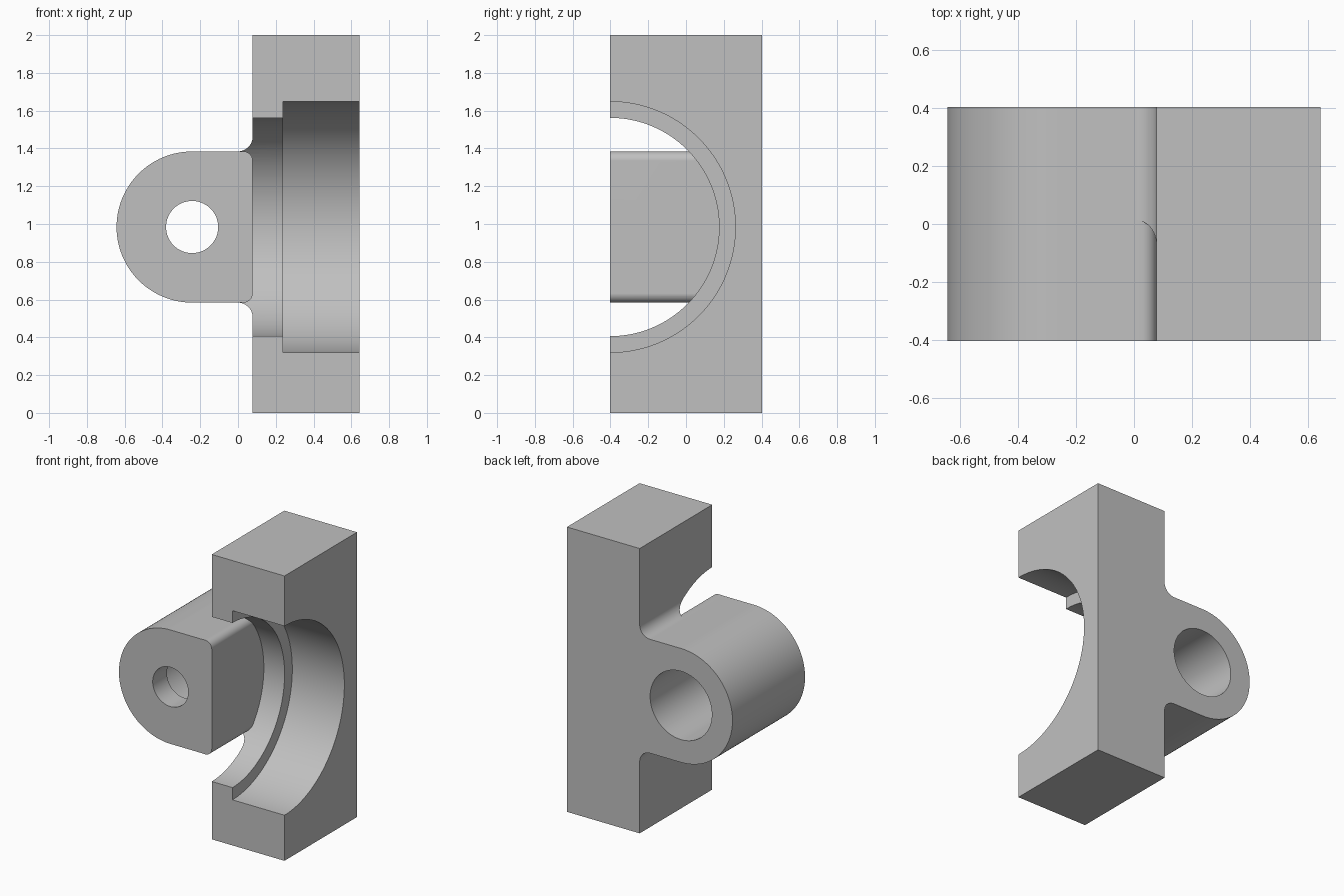
import bpy, bmesh
from math import sin, cos, pi, radians
from mathutils import Matrix

if "Cube" in bpy.data.objects:
    bpy.data.objects.remove(bpy.data.objects["Cube"], do_unlink=True)

# Shared dimensions
END = 0.643          # outer face of the plate
FACE = 0.078         # plate face that carries the lug
HALF = 0.4025        # half depth
AXIS_Z = 0.984       # height of every bore axis
LUG_X = -0.243
LUG_R = 0.4
FILLET = 0.08

steel = bpy.data.materials.new("plain grey")
steel.use_nodes = True
grey = (0.53, 0.53, 0.53, 1)
steel.diffuse_color = grey
steel.node_tree.nodes["Principled BSDF"].inputs["Base Color"].default_value = grey


def finish(name, bm):
    bmesh.ops.recalc_face_normals(bm, faces=bm.faces)
    mesh = bpy.data.meshes.new(name)
    bm.to_mesh(mesh)
    bm.free()
    mesh.materials.append(steel)
    obj = bpy.data.objects.new(name, mesh)
    bpy.context.collection.objects.link(obj)
    return obj


def arc(cx, cz, r, start, end, steps):
    """Points of an arc in the x-z plane, angles in degrees."""
    angles = [radians(start + (end - start) * i / steps) for i in range(steps + 1)]
    return [(cx + r * cos(a), cz + r * sin(a)) for a in angles]


def extrude(name, profile, half):
    bm = bmesh.new()
    face = bm.faces.new([bm.verts.new((x, -half, z)) for x, z in profile])
    side = bmesh.ops.extrude_face_region(bm, geom=[face])["geom"]
    verts = [v for v in side if isinstance(v, bmesh.types.BMVert)]
    bmesh.ops.translate(bm, verts=verts, vec=(0, 2 * half, 0))
    return finish(name, bm)


def cylinder(name, axis, r, start, end, x=0, y=0, sides=128):
    """Cylinder along x or y between two coordinates."""
    bm = bmesh.new()
    bmesh.ops.create_cone(bm, cap_ends=True, segments=sides, radius1=r,
                          radius2=r, depth=end - start)
    turn = Matrix.Rotation(pi / 2, 4, "Y" if axis == "x" else "X")
    mid = (start + end) / 2
    place = (mid, y, AXIS_Z) if axis == "x" else (x, mid, AXIS_Z)
    bm.transform(Matrix.Translation(place) @ turn)
    return finish(name, bm)


def cut(obj, cutter):
    cutter.hide_render = True
    mod = obj.modifiers.new("cut", "BOOLEAN")
    mod.operation = "DIFFERENCE"
    mod.solver = "EXACT"
    mod.object = cutter
    bpy.context.view_layer.objects.active = obj
    bpy.ops.object.modifier_apply(modifier=mod.name)
    bpy.data.objects.remove(cutter, do_unlink=True)


# Plate and rounded lug, joined by concave fillets
upper, lower = AXIS_Z + LUG_R, AXIS_Z - LUG_R
outline = [(END, 0), (END, 2), (FACE, 2)]
outline += arc(FACE - FILLET, upper + FILLET, FILLET, 0, -90, 12)
outline += arc(LUG_X, AXIS_Z, LUG_R, 90, 270, 64)
outline += arc(FACE - FILLET, lower - FILLET, FILLET, 90, 0, 12)
outline += [(FACE, 0)]
bracket = extrude("bracket", outline, HALF)

# Lug end with rounded corners, kept clear of the half bore
ROUND = 0.05
grow = LUG_R + 0.0005
core = [(-1, AXIS_Z - grow)]
core += arc(FACE - ROUND, AXIS_Z - grow + ROUND, ROUND, -90, 0, 10)
core += arc(FACE - ROUND, AXIS_Z + grow - ROUND, ROUND, 0, 90, 10)
core += [(-1, AXIS_Z + grow)]
bore = cylinder("bore_cutter", "x", 0.578, FACE - FILLET + 0.001, 1, y=-HALF)
cut(bore, extrude("lug_core", core, 2))
cut(bracket, bore)

# Stepped half bore through the plate
cut(bracket, cylinder("counterbore_cutter", "x", 0.664, 0.239, 1.1, y=-HALF))

# Stepped cross hole in the lug
cut(bracket, cylinder("pin_hole_cutter", "y", 0.138, -1, 1, x=LUG_X, sides=64))
cut(bracket, cylinder("pin_recess_cutter", "y", 0.24, -0.245, 1.1, x=LUG_X, sides=96))

# Smooth curved walls with crisp edges
bpy.ops.object.select_all(action="DESELECT")
bracket.select_set(True)
bpy.context.view_layer.objects.active = bracket
bpy.ops.object.shade_smooth_by_angle(angle=radians(25))
weighted = bracket.modifiers.new("weighted_normals", "WEIGHTED_NORMAL")
weighted.keep_sharp = True
